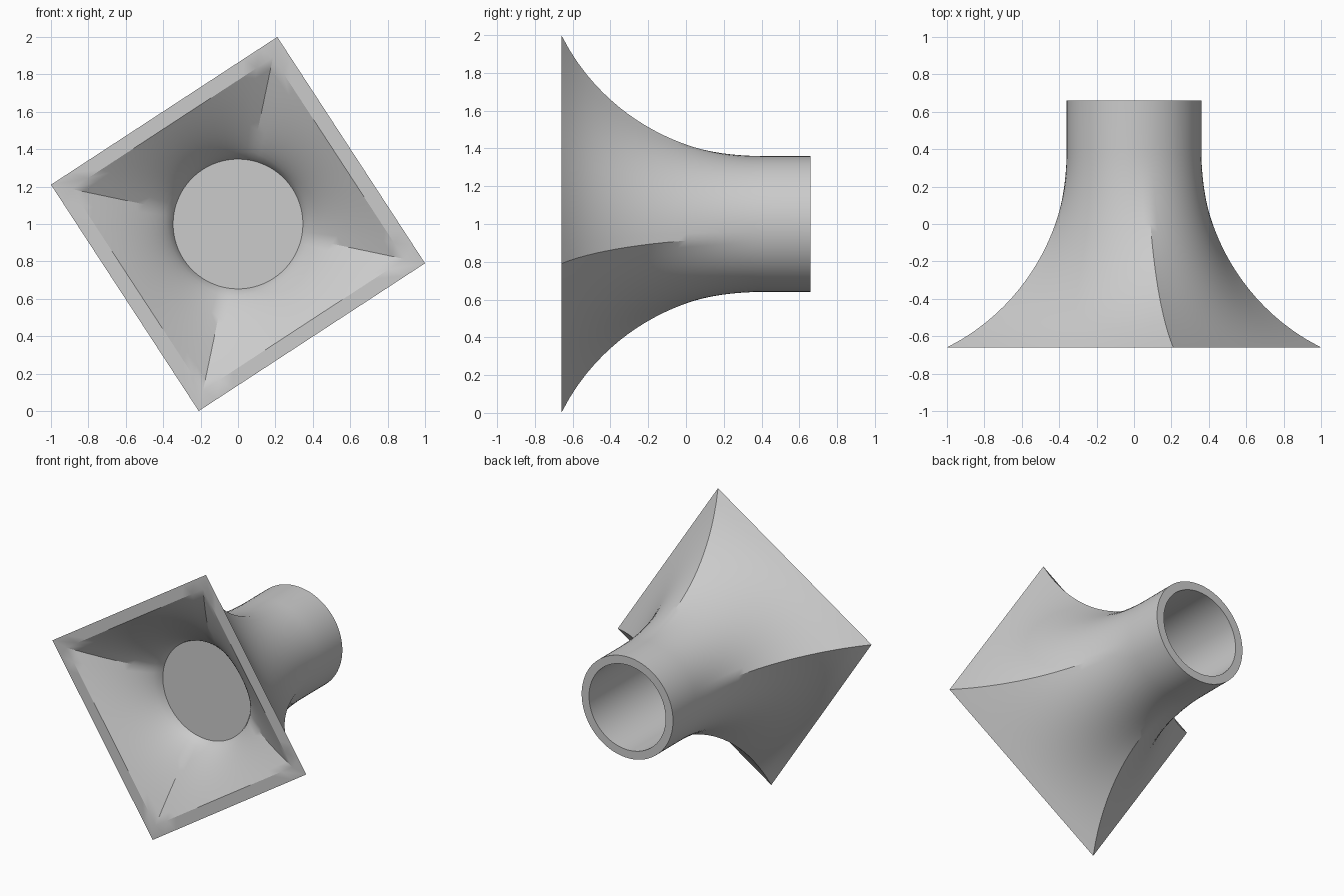
import bpy, bmesh
from math import sin, cos, radians, sqrt, atan2

cube = bpy.data.objects.get("Cube")
if cube:
    bpy.data.objects.remove(cube, do_unlink=True)

SIDE = 18                       # segments along each side of the square
N = SIDE * 4
TURN = atan2(1.0, 0.21)         # direction of the first corner
FRONT, BACK, NECK = -0.66, 0.66, 0.40
PIPE, CORNER = 0.36, 1.0217     # outer pipe radius, square corner radius
BORE = 0.302                    # inner pipe radius
MOUTH, SEAT, SEAT_Y = 0.91, 0.347, -0.35

grey = bpy.data.materials.new("plain grey")
grey.use_nodes = True
colour = (0.6, 0.6, 0.6, 1)
grey.diffuse_color = colour
grey.node_tree.nodes["Principled BSDF"].inputs["Base Color"].default_value = colour

bm = bmesh.new()


def ring(y, round_r, corner_r, t):
    """Ring blended from a circle (t = 0) to a square (t = 1)."""
    verts = []
    for i in range(N):
        a = radians(90) * (i % SIDE) / SIDE
        square = corner_r * cos(radians(45)) / cos(a - radians(45))
        r = round_r + t * (square - round_r)
        angle = TURN + radians(360) * i / N
        verts.append(bm.verts.new((r * cos(angle), y, 1 + r * sin(angle))))
    return verts


def skin(rings):
    for a, b in zip(rings, rings[1:]):
        for i in range(N):
            j = (i + 1) % N
            bm.faces.new((a[i], a[j], b[j], b[i]))


# Hopper inside the square mouth, from its round floor outwards
rings = []
for k in range(13):
    s = k / 12
    y = SEAT_Y + (FRONT - SEAT_Y) * s
    rings.append(ring(y, SEAT, MOUTH, s ** 1.4))
floor = rings[0]

# Flared outside, following a circular arc from the square to the pipe
depth, rise = NECK - FRONT, CORNER - PIPE
arc = (depth ** 2 + rise ** 2) / (2 * rise)
for k in range(25):
    d = depth * (1 - k / 24)
    t = (arc - sqrt(arc ** 2 - d ** 2)) / rise
    rings.append(ring(NECK - d, PIPE, CORNER, t))

# Straight pipe, back rim and bore
rings.append(ring(BACK, PIPE, CORNER, 0))
rings.append(ring(BACK, BORE, CORNER, 0))
rings.append(ring(SEAT_Y + 0.02, BORE, CORNER, 0))
skin(rings)

# Flat discs closing the hopper floor and the bore
bm.faces.new(floor)
bm.faces.new(rings[-1])
bmesh.ops.recalc_face_normals(bm, faces=bm.faces)

mesh = bpy.data.meshes.new("square_to_round_duct")
bm.to_mesh(mesh)
bm.free()
mesh.materials.append(grey)
duct = bpy.data.objects.new("square_to_round_duct", mesh)
bpy.context.collection.objects.link(duct)

bpy.ops.object.select_all(action='DESELECT')
duct.select_set(True)
bpy.context.view_layer.objects.active = duct
bpy.ops.object.shade_smooth_by_angle(angle=radians(30))
